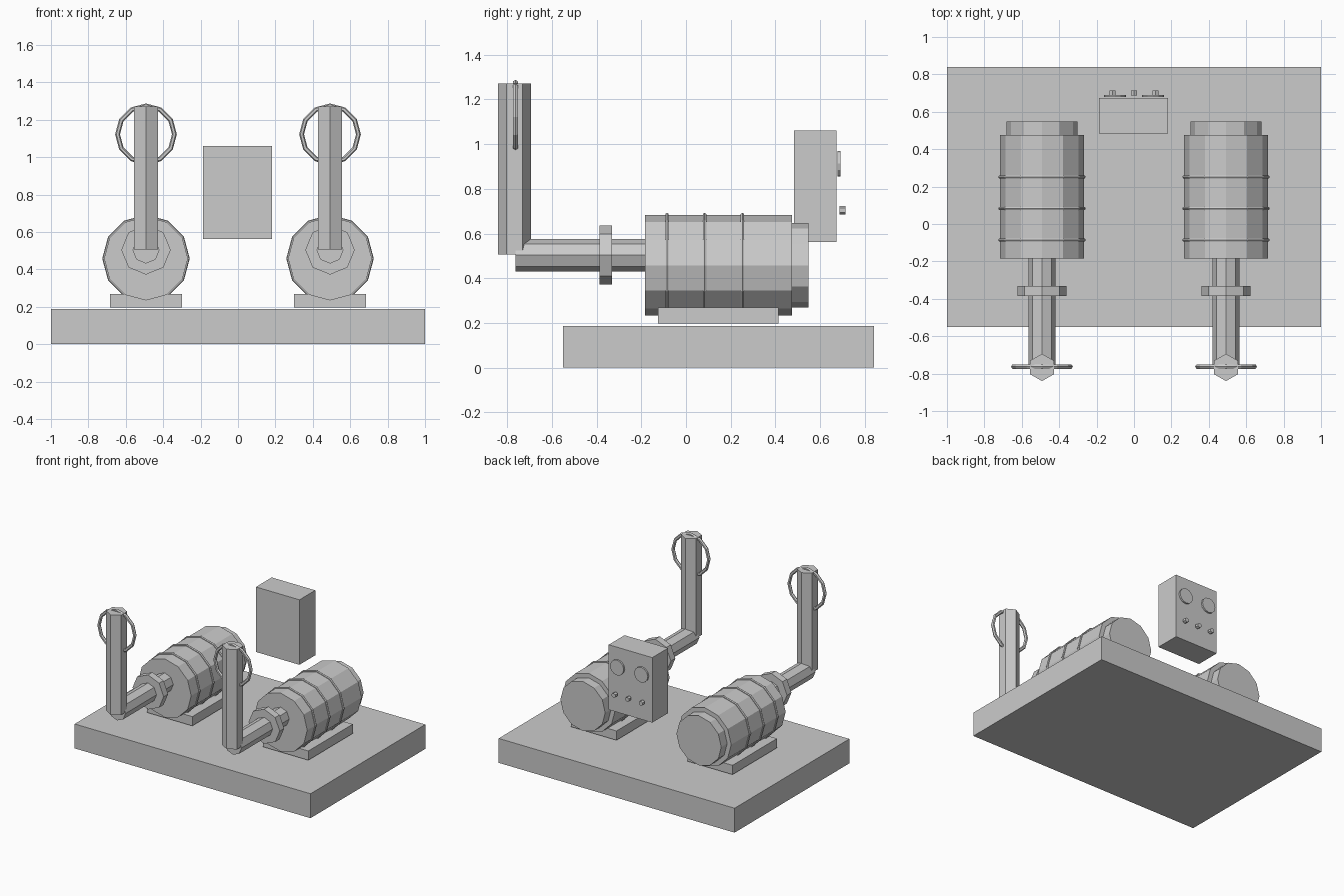
import bpy, bmesh
from math import sin, cos, pi

if "Cube" in bpy.data.objects:
    bpy.data.objects.remove(bpy.data.objects["Cube"])


def mesh_object(name, bm):
    bmesh.ops.recalc_face_normals(bm, faces=bm.faces)
    me = bpy.data.meshes.new(name)
    bm.to_mesh(me)
    bm.free()
    ob = bpy.data.objects.new(name, me)
    bpy.context.collection.objects.link(ob)
    return ob


def box(name, x, y, z):
    """Box from (min, max) ranges."""
    bm = bmesh.new()
    bmesh.ops.create_cube(bm, size=1)
    for v in bm.verts:
        v.co = [r[0] + (c + 0.5) * (r[1] - r[0]) for c, r in zip(v.co, (x, y, z))]
    return mesh_object(name, bm)


def prism(name, sides, r, a, b, start, end, axis='Y'):
    """Regular prism; (a, b) is the centre across the axis, a corner points to +b."""
    def place(u, v, t):
        return (a + u, t, b + v) if axis == 'Y' else (a + u, b + v, t)
    bm = bmesh.new()
    rings = [[bm.verts.new(place(r * sin(2 * pi * i / sides), r * cos(2 * pi * i / sides), t))
              for i in range(sides)] for t in (start, end)]
    for ring in rings:
        bm.faces.new(ring)
    for i in range(sides):
        j = (i + 1) % sides
        bm.faces.new((rings[0][i], rings[0][j], rings[1][j], rings[1][i]))
    return mesh_object(name, bm)


def ring(name, loc, major, minor, seg, mseg):
    bpy.ops.mesh.primitive_torus_add(location=loc, rotation=(pi / 2, 0, 0), major_radius=major,
                                     minor_radius=minor, major_segments=seg, minor_segments=mseg)
    bpy.context.object.name = name


# Base slab
box("base", (-1, 1), (-0.55, 0.84), (0, 0.187))

# Two pump units
for side, x in (("left", -0.492), ("right", 0.492)):
    box(side + "_foot", (x - 0.192, x + 0.192), (-0.125, 0.413), (0.197, 0.268))
    prism(side + "_motor_body", 12, 0.224, x, 0.458, -0.184, 0.475)
    prism(side + "_motor_cap", 12, 0.19, x, 0.458, 0.475, 0.547)
    for i, y in enumerate((-0.085, 0.083, 0.252)):
        ring(f"{side}_motor_band_{i}", (x, y, 0.458), 0.225, 0.009, 12, 6)
    # Pipework
    prism(side + "_outlet_pipe", 8, 0.072, x, 0.503, -0.762, -0.18)
    prism(side + "_flange", 8, 0.132, x, 0.504, -0.386, -0.332)
    prism(side + "_riser_pipe", 6, 0.073, x, -0.767, 0.505, 1.27, 'Z')
    ring(side + "_riser_ring", (x, -0.763, 1.122), 0.152, 0.013, 12, 6)

# Control box with gauges and buttons on the back
box("control_box", (-0.186, 0.183), (0.483, 0.674), (0.562, 1.06))
for i, x in enumerate((-0.102, 0.102)):
    prism(f"gauge_{i}", 12, 0.058, x, 0.912, 0.678, 0.691)
for i, x in enumerate((-0.115, 0, 0.115)):
    prism(f"button_{i}", 6, 0.018, x, 0.704, 0.686, 0.713)
